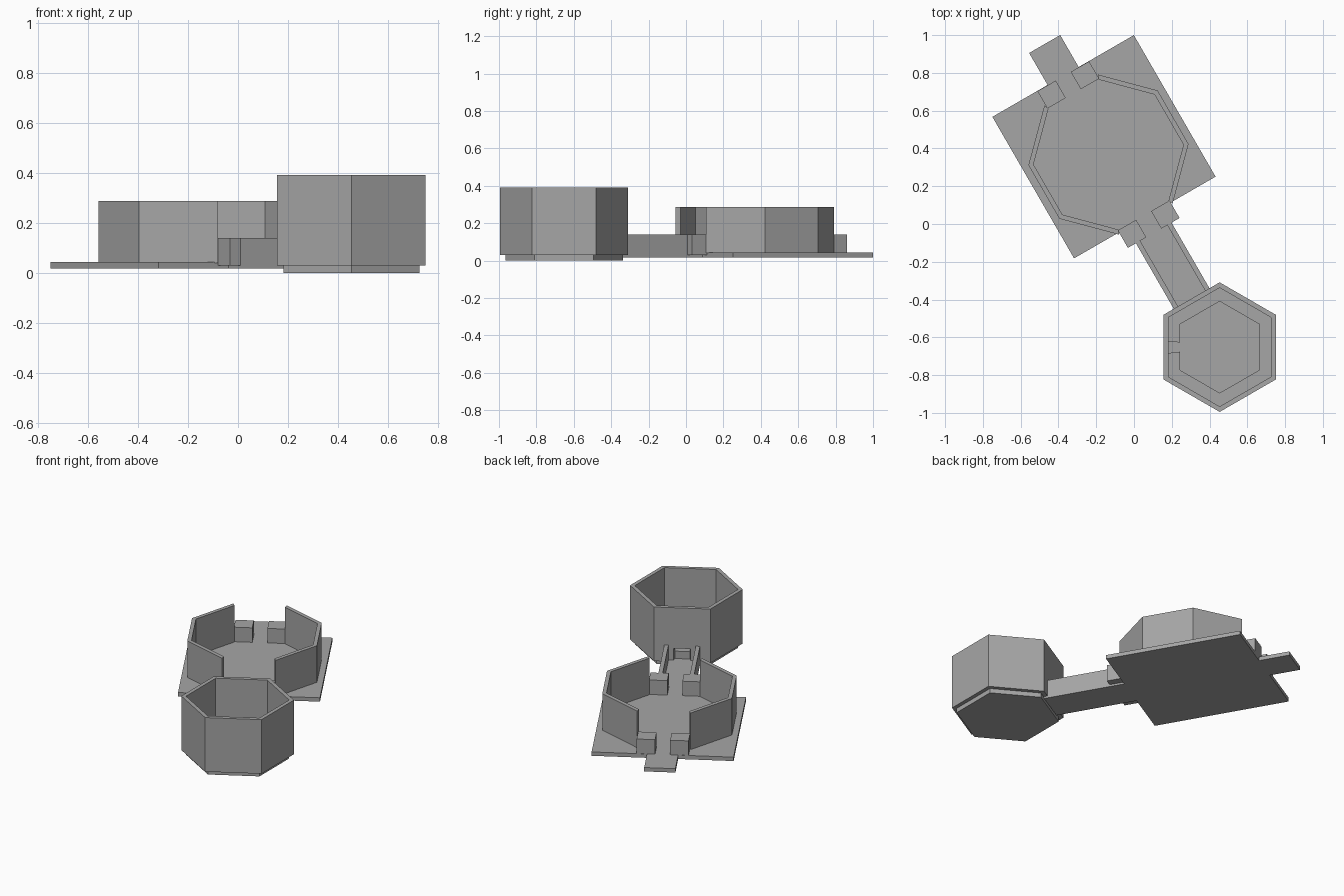
import bpy, bmesh
from math import radians, pi, tan, cos, sin
from mathutils import Matrix

if "Cube" in bpy.data.objects:
    bpy.data.objects.remove(bpy.data.objects["Cube"])

# Local frame: x runs along the walkway from court to tower, origin at court centre
FRAME = Matrix.Translation((-0.159, 0.409, 0)) @ Matrix.Rotation(radians(-60), 4, 'Z')

GREY = bpy.data.materials.new("dark_grey")
GREY.diffuse_color = (0.38, 0.38, 0.38, 1)
GREY.use_nodes = True
GREY.node_tree.nodes["Principled BSDF"].inputs["Base Color"].default_value = GREY.diffuse_color


def prism(name, pts, z0, z1):
    """Extrude a flat outline between two heights."""
    bm = bmesh.new()
    face = bm.faces.new([bm.verts.new((x, y, z0)) for x, y in pts])
    top = bmesh.ops.extrude_face_region(bm, geom=[face])["geom"]
    bmesh.ops.translate(bm, vec=(0, 0, z1 - z0),
                        verts=[g for g in top if isinstance(g, bmesh.types.BMVert)])
    bmesh.ops.recalc_face_normals(bm, faces=bm.faces)
    bm.transform(FRAME)
    me = bpy.data.meshes.new(name)
    bm.to_mesh(me)
    bm.free()
    me.materials.append(GREY)
    ob = bpy.data.objects.new(name, me)
    bpy.context.collection.objects.link(ob)
    return ob


def box(name, x0, x1, y0, y1, z0, z1):
    return prism(name, [(x0, y0), (x1, y0), (x1, y1), (x0, y1)], z0, z1)


def panel(name, cx, n, k, outer, inner, z0, z1, f0=-1, f1=1):
    """Mitred wall panel k of an n-sided ring; f0..f1 is the part of the side used."""
    a, t = 2 * pi * k / n, tan(pi / n)
    pts = [(cx + r * (cos(a) - f * t * sin(a)), r * (sin(a) + f * t * cos(a)))
           for r, f in ((outer, f0), (outer, f1), (inner, f1), (inner, f0))]
    return prism(name, pts, z0, z1)


def hexagon(name, cx, apothem, z0, z1):
    r = apothem / cos(pi / 6)
    pts = [(cx + r * cos(pi / 6 + k * pi / 3), r * sin(pi / 6 + k * pi / 3)) for k in range(6)]
    return prism(name, pts, z0, z1)


# Court slab and rear tongue
box("court_floor", -0.4325, 0.4325, -0.4325, 0.4325, 0.017, 0.043)
box("entry_tongue", -0.628, -0.4325, -0.095, 0.095, 0.017, 0.043)

# Octagonal court walls, open at both ends
for k in (1, 2, 3, 5, 6, 7):
    panel("court_wall", 0.048, 8, k, 0.395, 0.37, 0.04, 0.288)

# Gate posts and walkway rails, mirrored across the walkway
for s in (-1, 1):
    lo, hi = sorted((s * 0.046, s * 0.158))
    box("rear_gate_post", -0.431, -0.325, lo, hi, 0.035, 0.14)
    box("front_gate_post", 0.42, 0.527, lo, hi, 0.03, 0.14)
    lo, hi = sorted((s * 0.083, s * 0.109))
    box("walkway_rail", 0.50, 0.93, lo, hi, 0.03, 0.14)
box("walkway_floor", 0.4325, 0.95, -0.109, 0.109, 0.017, 0.042)

# Hexagonal tower: floor, walls with a doorway on the walkway side
TX = 1.225
hexagon("tower_floor", TX, 0.272, 0.0, 0.03)
for k in (0, 1, 2, 4, 5):
    panel("tower_wall", TX, 6, k, 0.297, 0.272, 0.03, 0.392)
panel("door_jamb", TX, 6, 3, 0.297, 0.272, 0.03, 0.12, -1, -0.3)
panel("door_jamb", TX, 6, 3, 0.297, 0.272, 0.03, 0.12, 0.3, 1)
panel("door_wall", TX, 6, 3, 0.297, 0.272, 0.12, 0.392)

# Low inner ledge around the tower with one gap
for k in (0, 1, 2, 3, 5):
    panel("tower_ledge", TX, 6, k, 0.272, 0.21, 0.03, 0.09)
panel("tower_ledge", TX, 6, 4, 0.272, 0.21, 0.03, 0.09, -1, -0.2)
panel("tower_ledge", TX, 6, 4, 0.272, 0.21, 0.03, 0.09, 0.2, 1)
